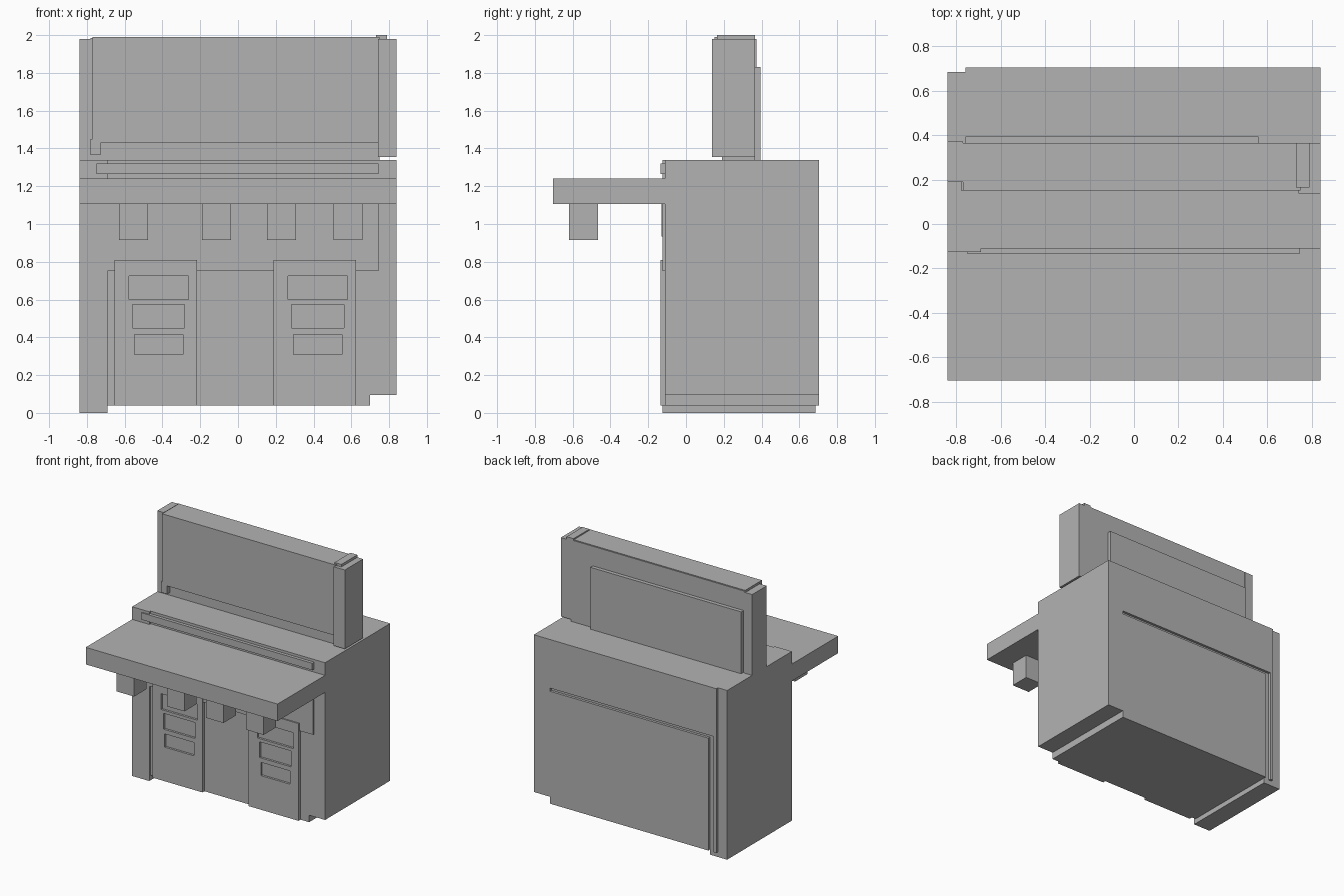
import bpy
import bmesh

old = bpy.data.objects.get("Cube")
if old:
    bpy.data.objects.remove(old, do_unlink=True)

GREY = (0.45, 0.45, 0.45, 1)
grey = bpy.data.materials.new("plain grey")
grey.use_nodes = True
grey.diffuse_color = GREY
grey.node_tree.nodes["Principled BSDF"].inputs["Base Color"].default_value = GREY


def box(name, x, y, z):
    """Flat-shaded box from three (low, high) ranges."""
    bm = bmesh.new()
    bmesh.ops.create_cube(bm, size=1)
    for v in bm.verts:
        for i, (low, high) in enumerate((x, y, z)):
            v.co[i] = low if v.co[i] < 0 else high
    mesh = bpy.data.meshes.new(name)
    bm.to_mesh(mesh)
    bm.free()
    mesh.materials.append(grey)
    obj = bpy.data.objects.new(name, mesh)
    bpy.context.collection.objects.link(obj)
    return obj


def cut(target, x, y, z):
    """Carve a box-shaped recess out of a part."""
    tool = box("cutter", x, y, z)
    tool.hide_render = True
    mod = target.modifiers.new("recess", "BOOLEAN")
    mod.operation = "DIFFERENCE"
    mod.solver = "EXACT"
    mod.object = tool
    bpy.context.view_layer.objects.active = target
    bpy.ops.object.modifier_apply(modifier=mod.name)
    bpy.data.objects.remove(tool, do_unlink=True)


# Cabinet body with a groove across and down the back
body = box("cabinet_body", (-0.76, 0.70), (-0.11, 0.705), (0.04, 1.34))
cut(body, (-0.735, 0.71), (0.685, 0.75), (0.93, 0.955))
cut(body, (-0.735, -0.69), (0.685, 0.75), (0, 0.94))

# Cabinet sides: one reaches the floor, the other stops higher
box("right_side", (-0.84, -0.69), (-0.125, 0.685), (0, 1.34))
box("left_side", (0.70, 0.84), (-0.11, 0.705), (0.095, 1.34))

# Front cladding
box("front_upper_panel", (-0.69, 0.745), (-0.125, -0.10), (0.75, 1.15))
box("front_trim", (-0.75, 0.745), (-0.135, -0.10), (1.265, 1.32))
box("front_tab", (-0.375, -0.29), (-0.13, -0.10), (0.935, 1.11))

# Doors, each with three recessed windows
windows = [(0.158, 0.60, 0.725), (0.138, 0.45, 0.575), (0.128, 0.31, 0.415)]
for side, centre in (("right", -0.42), ("left", 0.422)):
    door = box(side + "_door", (centre - 0.235, centre + 0.203),
               (-0.135, -0.10), (0.04, 0.81))
    for half, low, high in windows:
        cut(door, (centre - half, centre + half), (-0.2, -0.118), (low, high))

# Counter with blocks hanging beneath
box("counter", (-0.84, 0.84), (-0.705, -0.10), (1.105, 1.24))
for i, x in enumerate((-0.63, -0.19, 0.153, 0.505)):
    box(f"hanging_block_{i + 1}", (x, x + 0.154), (-0.62, -0.465), (0.915, 1.11))

# Upright board behind the counter
box("board_core", (-0.78, 0.75), (0.19, 0.365), (1.34, 1.985))
box("board_face", (-0.77, 0.75), (0.15, 0.36), (1.43, 1.99))
box("board_corner_tab", (-0.78, -0.727), (0.15, 0.25), (1.365, 1.45))
box("board_back_plate", (-0.76, 0.56), (0.35, 0.395), (1.33, 1.83))
box("board_right_post", (-0.84, -0.77), (0.19, 0.372), (1.34, 1.98))
box("board_left_post", (0.742, 0.84), (0.137, 0.365), (1.355, 1.98))
box("board_cap", (0.73, 0.79), (0.165, 0.365), (1.96, 2.0))
